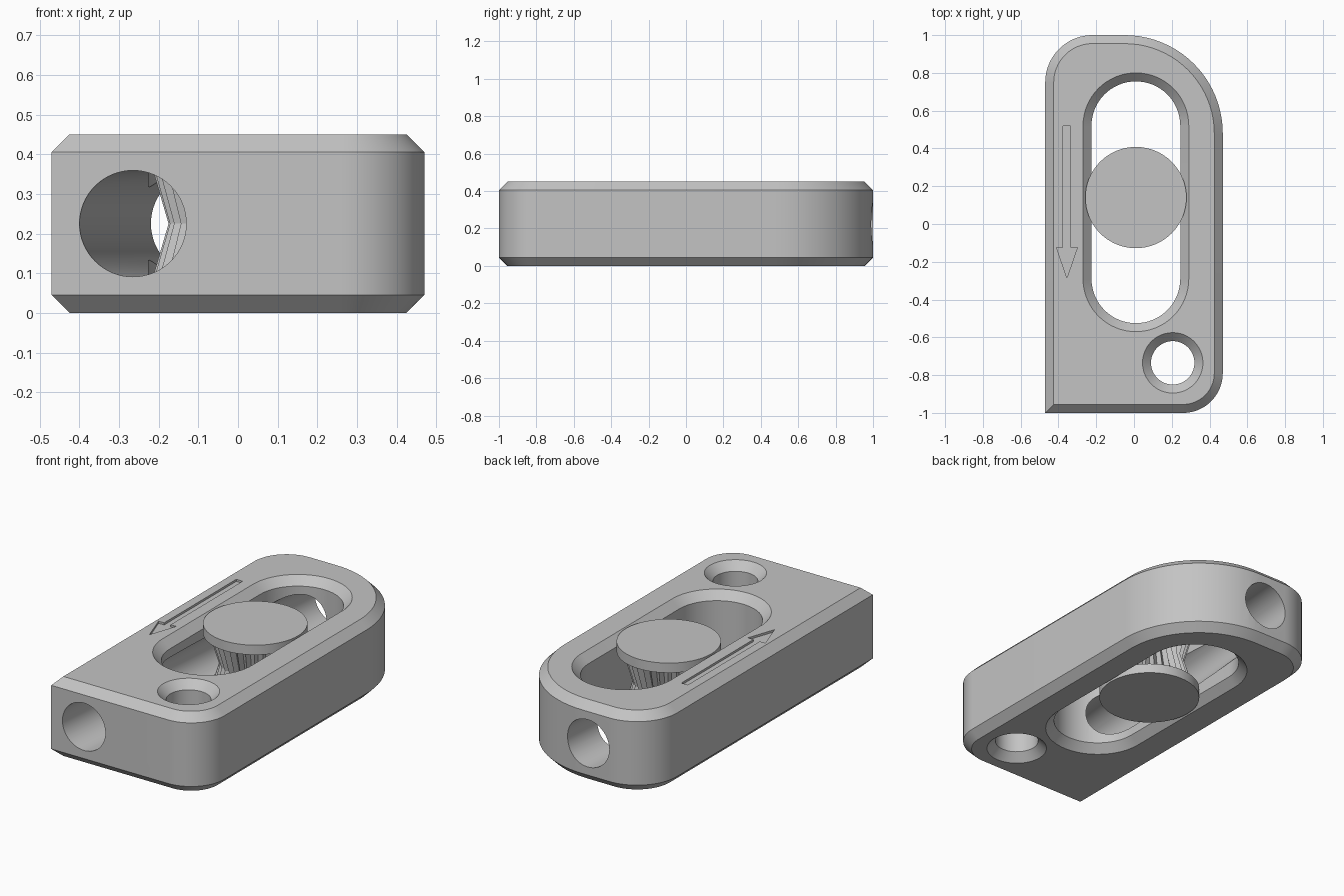
import bpy
import bmesh
from math import sin, cos, pi, radians
from mathutils import Vector

HEIGHT = 0.45
CHAMFER = 0.045

old = bpy.data.objects.get("Cube")
if old:
    bpy.data.objects.remove(old, do_unlink=True)

grey = bpy.data.materials.new("plain grey")
grey.use_nodes = True
grey.diffuse_color = (0.55, 0.55, 0.55, 1)
grey.node_tree.nodes["Principled BSDF"].inputs["Base Color"].default_value = (0.55, 0.55, 0.55, 1)


def arc(cx, cy, r, start, end, steps):
    """Points of an arc, angles in degrees."""
    angles = [radians(start + (end - start) * i / steps) for i in range(steps + 1)]
    return [(cx + r * cos(a), cy + r * sin(a)) for a in angles]


def loft(name, layers):
    """Solid skinned through equal-length outlines, given as (z, outline)."""
    bm = bmesh.new()
    rings = [[bm.verts.new((x, y, z)) for x, y in pts] for z, pts in layers]
    n = len(rings[0])
    for low, high in zip(rings, rings[1:]):
        for i in range(n):
            j = (i + 1) % n
            bm.faces.new((low[i], low[j], high[j], high[i]))
    bm.faces.new(rings[0][::-1])
    bm.faces.new(rings[-1])
    bmesh.ops.recalc_face_normals(bm, faces=bm.faces)
    mesh = bpy.data.meshes.new(name)
    bm.to_mesh(mesh)
    bm.free()
    mesh.materials.append(grey)
    obj = bpy.data.objects.new(name, mesh)
    bpy.context.collection.objects.link(obj)
    return obj


def activate(obj):
    bpy.ops.object.select_all(action='DESELECT')
    obj.select_set(True)
    bpy.context.view_layer.objects.active = obj


def cut(target, cutter):
    """Subtract the cutter, then remove it."""
    cutter.hide_render = True
    mod = target.modifiers.new("cut", 'BOOLEAN')
    mod.operation = 'DIFFERENCE'
    mod.solver = 'EXACT'
    mod.object = cutter
    activate(target)
    bpy.ops.object.modifier_apply(modifier=mod.name)
    bpy.data.objects.remove(cutter, do_unlink=True)


def body_outline(inset):
    """One square corner and three rounded ones."""
    corners = [(0.26, -0.79, 0.21, -90), (-0.05, 0.48, 0.52, 0), (-0.22, 0.75, 0.25, 90)]
    pts = [(-0.47 + inset, -1 + inset)]
    for cx, cy, r, start in corners:
        pts += arc(cx, cy, r - inset, start, start + 90, 20)
    return pts


def slot_outline(r):
    return arc(0.01, 0.52, r, 0, 180, 32) + arc(0.01, -0.29, r, 180, 360, 32)


def hole_outline(r):
    return arc(0.205, -0.735, r, 0, 352.5, 47)


def flared_cutter(name, outline, r):
    """Through cutter that widens at both ends to leave countersinks."""
    over = 0.02
    wide = r + CHAMFER + over
    return loft(name, [(-over, outline(wide)), (CHAMFER, outline(r)),
                       (HEIGHT - CHAMFER, outline(r)), (HEIGHT + over, outline(wide))])


# Chamfered block
body = loft("clamp_body", [(0, body_outline(CHAMFER)), (CHAMFER, body_outline(0)),
                           (HEIGHT - CHAMFER, body_outline(0)), (HEIGHT, body_outline(CHAMFER))])

# Roller slot and mounting hole
cut(body, flared_cutter("slot_cutter", slot_outline, 0.235))
cut(body, flared_cutter("mounting_hole_cutter", hole_outline, 0.115))

# Slanted rope passage from front to back
front, back = Vector((-0.265, -1, 0.225)), Vector((-0.085, 1, 0.225))
rope = loft("rope_cutter", [(z, arc(0, 0, 0.134, 0, 354.375, 63)) for z in (-1.3, 1.3)])
rope.rotation_mode = 'QUATERNION'
rope.rotation_quaternion = (back - front).to_track_quat('Z', 'Y')
rope.location = (front + back) / 2
bpy.context.view_layer.update()
cut(body, rope)

# Shallow engraved arrow
half = [(0.02, 0.52), (0.02, -0.125), (0.055, -0.125)]
arrow = [(-0.355 - x, y) for x, y in half] + [(-0.355, -0.285)]
arrow += [(-0.355 + x, y) for x, y in reversed(half)]
cut(body, loft("arrow_cutter", [(HEIGHT - 0.012, arrow), (HEIGHT + 0.02, arrow)]))

activate(body)
bpy.ops.object.shade_smooth_by_angle(angle=radians(25))


# Roller: two flanges around a ridged, waisted drum
def roller_ring(r, tooth=0.0):
    count = 64
    return [(0.01 + (r - tooth * (i % 2)) * cos(2 * pi * i / count),
             0.14 + (r - tooth * (i % 2)) * sin(2 * pi * i / count)) for i in range(count)]


FLANGE = 0.055
for name, z in (("bottom_flange", 0), ("top_flange", HEIGHT - FLANGE)):
    flange = loft(name, [(z, roller_ring(0.268)), (z + FLANGE, roller_ring(0.268))])
    activate(flange)
    bpy.ops.object.shade_smooth_by_angle(angle=radians(25))

loft("ridged_drum", [(FLANGE, roller_ring(0.235, 0.025)),
                     (HEIGHT / 2, roller_ring(0.185, 0.025)),
                     (HEIGHT - FLANGE, roller_ring(0.235, 0.025))])
